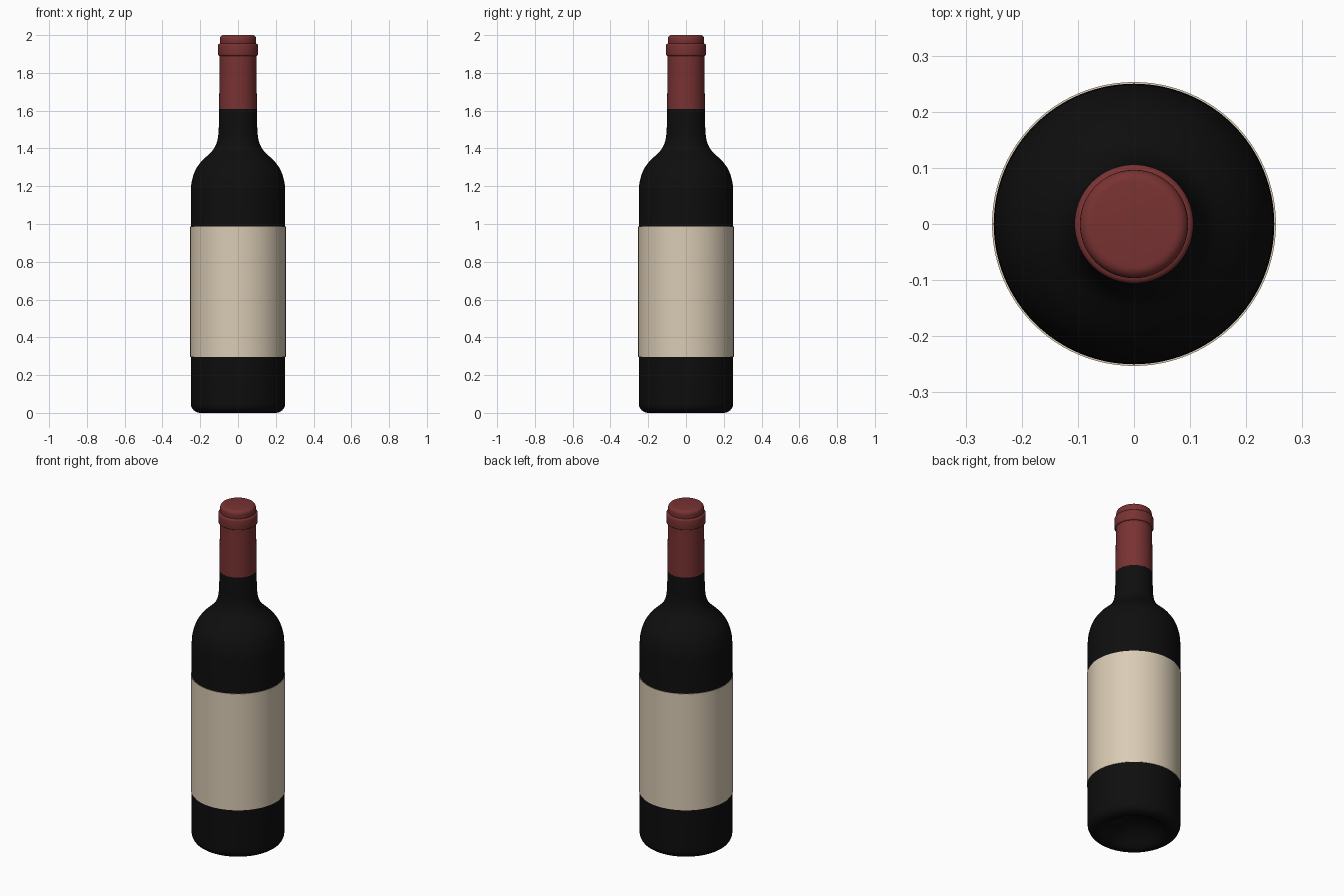
import bpy, bmesh, math
from mathutils import Vector

if "Cube" in bpy.data.objects:
    bpy.data.objects.remove(bpy.data.objects["Cube"])

SEGMENTS = 96


def material(name, color):
    m = bpy.data.materials.new(name)
    m.diffuse_color = (*color, 1)
    m.use_nodes = True
    m.node_tree.nodes["Principled BSDF"].inputs["Base Color"].default_value = m.diffuse_color
    return m


def smooth_curve(pts, steps=5):
    """Catmull-Rom curve through (radius, height) points."""
    p = [Vector(q) for q in pts]
    p = [2 * p[0] - p[1]] + p + [2 * p[-1] - p[-2]]
    out = []
    for i in range(1, len(p) - 2):
        a, b, c, d = p[i - 1:i + 3]
        for s in range(steps):
            t = s / steps
            q = 0.5 * (2 * b + (c - a) * t + (2 * a - 5 * b + 4 * c - d) * t * t
                       + (3 * b - a - 3 * c + d) * t ** 3)
            out.append((q.x, q.y))
    return out + [tuple(pts[-1])]


def fillet(cx, cz, r, a0, a1, steps=6):
    return [(cx + r * math.cos(math.radians(a0 + (a1 - a0) * i / steps)),
             cz + r * math.sin(math.radians(a0 + (a1 - a0) * i / steps)))
            for i in range(steps + 1)]


def lathe(name, profile, mat, closed=False):
    """Spin a profile around z; points on the axis become poles."""
    bm = bmesh.new()
    rings = []
    for r, z in profile:
        if r < 1e-5:
            rings.append([bm.verts.new((0, 0, z))] * SEGMENTS)
        else:
            rings.append([bm.verts.new((r * math.cos(2 * math.pi * k / SEGMENTS),
                                        r * math.sin(2 * math.pi * k / SEGMENTS), z))
                          for k in range(SEGMENTS)])
    pairs = list(zip(rings, rings[1:]))
    if closed:
        pairs.append((rings[-1], rings[0]))
    for lo, hi in pairs:
        for k in range(SEGMENTS):
            n = (k + 1) % SEGMENTS
            quad = [lo[k], lo[n], hi[n], hi[k]]
            bm.faces.new(list(dict.fromkeys(quad)))
    bmesh.ops.recalc_face_normals(bm, faces=bm.faces)
    me = bpy.data.meshes.new(name)
    bm.to_mesh(me)
    bm.free()
    me.materials.append(mat)
    ob = bpy.data.objects.new(name, me)
    bpy.context.collection.objects.link(ob)
    bpy.context.view_layer.objects.active = ob
    ob.select_set(True)
    bpy.ops.object.shade_smooth_by_angle(angle=math.radians(35))
    ob.select_set(False)
    return ob


glass = material("dark glass", (0.0044, 0.0044, 0.0044))
paper = material("cream paper", (0.70, 0.60, 0.46))
foil = material("red foil", (0.19, 0.032, 0.032))

# Glass bottle: hollow punt below, rounded heel, straight body, shoulder, neck
punt = smooth_curve([(0, 0.09), (0.06, 0.08), (0.12, 0.05), (0.165, 0.012), (0.185, 0)], 4)
heel = fillet(0.20, 0.05, 0.05, -90, 0)
shoulder = smooth_curve([(0.25, 1.17), (0.246, 1.22), (0.228, 1.28), (0.199, 1.325),
                         (0.164, 1.36), (0.134, 1.39), (0.113, 1.43), (0.104, 1.475),
                         (0.101, 1.54), (0.099, 1.62)], 4)
lathe("bottle", punt + heel + shoulder + [(0.09, 1.95), (0, 1.95)], glass)

# Paper label wrapped all the way round
lathe("label", [(0.247, 0.295), (0.253, 0.295), (0.253, 0.987), (0.247, 0.987)], paper, closed=True)

# Foil capsule with lip ring and rounded top
capsule = [(0.094, 1.608), (0.1, 1.608), (0.0975, 1.89)]
capsule += fillet(0.098, 1.898, 0.008, -90, 0, 3) + fillet(0.096, 1.945, 0.01, 0, 90, 3)
capsule += [(0.0965, 1.957)] + fillet(0.0765, 1.98, 0.02, 0, 90, 5) + [(0, 2.0)]
lathe("foil_capsule", capsule, foil)
